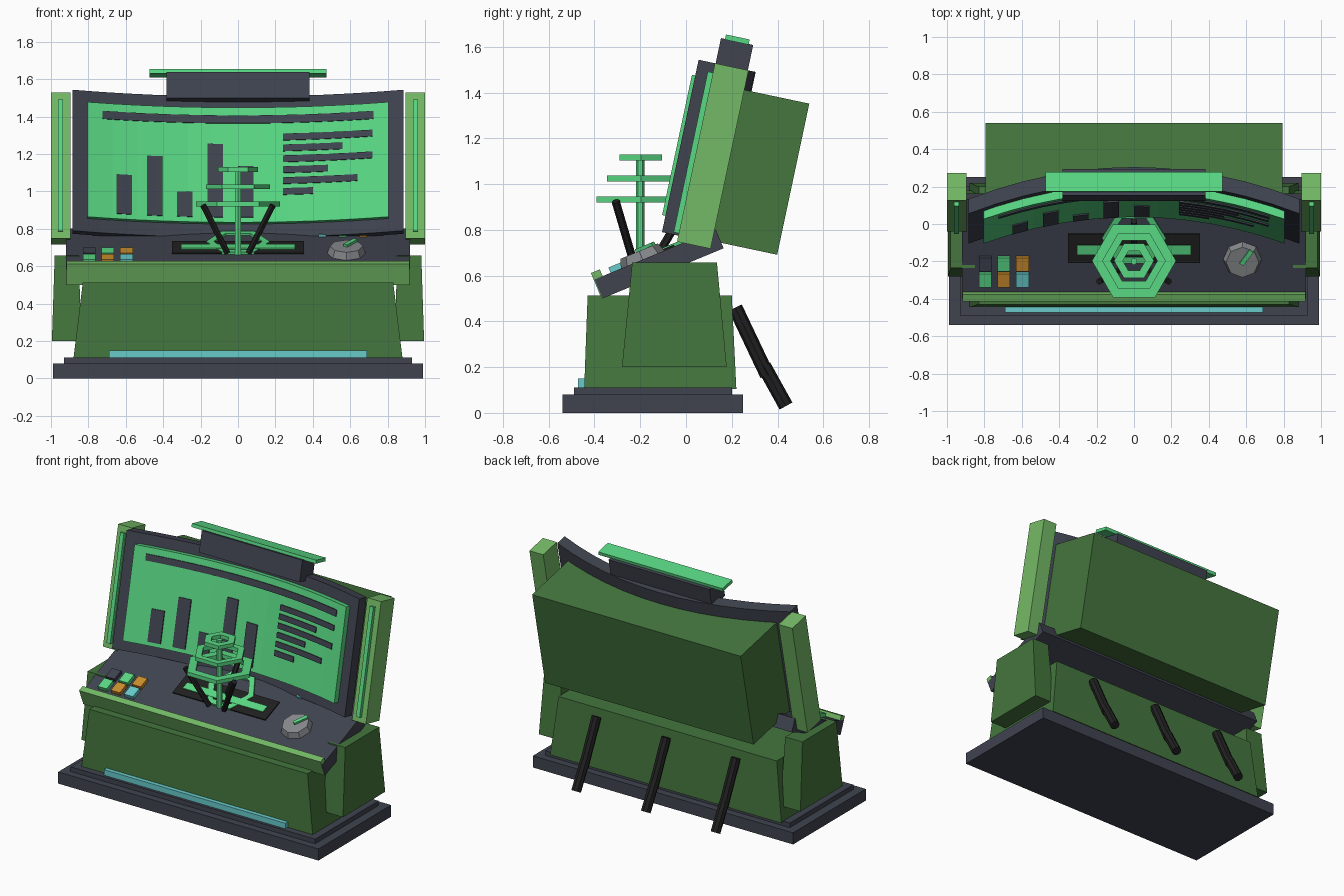
import bpy, bmesh, math
from mathutils import Matrix, Vector

if "Cube" in bpy.data.objects:
    bpy.data.objects.remove(bpy.data.objects["Cube"])


def material(name, rgb):
    m = bpy.data.materials.new(name)
    m.diffuse_color = (*rgb, 1)
    m.use_nodes = True
    m.node_tree.nodes["Principled BSDF"].inputs["Base Color"].default_value = m.diffuse_color
    return m


SLATE = material("dark slate", (0.05, 0.057, 0.078))
GREEN = material("dark green", (0.058, 0.18, 0.047))
LIGHT = material("light green", (0.175, 0.49, 0.133))
GLOW = material("glowing green", (0.1, 0.69, 0.23))
BLACK = material("black rubber", (0.0145, 0.0145, 0.0145))
CYAN = material("cyan", (0.14, 0.6, 0.6))
ORANGE = material("orange", (0.6, 0.27, 0.026))
GREY = material("grey metal", (0.24, 0.25, 0.265))

# Tilted frames: deck is (x, along slope, height), screen is (x, depth, up)
DECK = Matrix.Translation((0, -0.365, 0.5)) @ Matrix.Rotation(math.radians(22.5), 4, 'X')
SCREEN = Matrix.Translation((0, -0.105, 0.79)) @ Matrix.Rotation(math.radians(-12), 4, 'X')
WORLD = Matrix()
TOP = 0.09  # deck surface height in its frame


def finish(name, bm, mat, M=WORLD):
    bmesh.ops.recalc_face_normals(bm, faces=bm.faces)
    me = bpy.data.meshes.new(name)
    bm.to_mesh(me)
    bm.free()
    me.transform(M)
    me.materials.append(mat)
    ob = bpy.data.objects.new(name, me)
    bpy.context.collection.objects.link(ob)
    return ob


def loft(name, rings, mat, M=WORLD, closed=False):
    """Skin a row of equal cross-sections; caps the ends unless closed."""
    bm = bmesh.new()
    vs = [[bm.verts.new(p) for p in r] for r in rings]
    k = len(rings[0])
    pairs = list(zip(vs, vs[1:])) + ([(vs[-1], vs[0])] if closed else [])
    for a, b in pairs:
        for i in range(k):
            bm.faces.new((a[i], a[(i + 1) % k], b[(i + 1) % k], b[i]))
    if not closed:
        bm.faces.new(vs[0])
        bm.faces.new(vs[-1])
    return finish(name, bm, mat, M)


def rect(x, y, z):
    return [(x[0], y[0], z), (x[1], y[0], z), (x[1], y[1], z), (x[0], y[1], z)]


def box(name, mat, x, y, z, M=WORLD, tx=None, ty=None):
    """Box from ranges; tx, ty give a different top outline."""
    x = sorted(x)
    tx = sorted(tx) if tx else x
    return loft(name, [rect(x, y, z[0]), rect(tx, ty or y, z[1])], mat, M)


def depth(x):
    return 0.175 * (1 - (x / 0.885) ** 2)


def curved(name, mat, x0, x1, v0, v1, w0, w1, n=12, flat_back=False):
    """Slab that follows the concave screen curve."""
    rings = []
    for i in range(n + 1):
        x = x0 + (x1 - x0) * i / n
        f, b = w0 + depth(x), w1 + (0 if flat_back else depth(x))
        rings.append([(x, f, v0), (x, b, v0), (x, b, v1), (x, f, v1)])
    return loft(name, rings, mat, SCREEN)


def rod(name, mat, a, b, r, sides=8, r2=None, M=WORLD):
    a, b = Vector(a), Vector(b)
    bm = bmesh.new()
    bmesh.ops.create_cone(bm, cap_ends=True, segments=sides, radius1=r,
                          radius2=r if r2 is None else r2, depth=(b - a).length)
    q = Vector((0, 0, 1)).rotation_difference(b - a)
    bm.transform(Matrix.Translation((a + b) / 2) @ q.to_matrix().to_4x4())
    return finish(name, bm, mat, M)


def hex_ring(name, mat, c, ro, ri, h, M=WORLD):
    rings = []
    for i in range(6):
        t = i * math.pi / 3
        rings.append([(c[0] + r * math.cos(t), c[1] + r * math.sin(t), c[2] + z)
                      for r, z in ((ro, 0), (ro, h), (ri, h), (ri, 0))])
    return loft(name, rings, mat, M, closed=True)


def slope(y):
    """Deck coordinate of a world y on the deck surface."""
    return (y + 0.40) / 0.924


# Plinth and cabinet
box("base_slab", SLATE, (-0.99, 0.99), (-0.54, 0.25), (0, 0.08))
box("base_step", SLATE, (-0.93, 0.93), (-0.49, 0.2), (0.08, 0.112))
box("cabinet", GREEN, (-0.88, 0.88), (-0.445, 0.22), (0.105, 0.512),
    tx=(-0.83, 0.83), ty=(-0.43, 0.2))
box("floor_light", CYAN, (-0.69, 0.69), (-0.472, -0.435), (0.112, 0.15))

# Side pods, screen pillars and pillar lights
for s, side in ((-1, "left"), (1, "right")):
    box(side + "_pod", GREEN, (0.84 * s, 0.995 * s), (-0.28, 0.178), (0.2, 0.658),
        tx=(0.85 * s, 0.98 * s), ty=(-0.235, 0.135))
    box(side + "_pillar", LIGHT, (0.895 * s, 1.0 * s), (0.073, 0.223), (-0.027, 0.77), SCREEN)
    box(side + "_pillar_light", GLOW, (0.935 * s, 0.963 * s), (0.05, 0.08), (0.01, 0.728), SCREEN)

# Sloped control deck with front trim
box("control_deck", SLATE, (-0.92, 0.92), (0, 0.573), (0, TOP), DECK)
box("deck_trim", LIGHT, (-0.918, 0.918), (-0.004, 0.038), (0.002, 0.122), DECK)

# Curved display
curved("screen_bezel", SLATE, -0.885, 0.885, 0, 0.77, 0, 0.08)
curved("screen_panel", GLOW, -0.805, 0.805, 0.073, 0.70, -0.045, 0.01)
curved("screen_housing", GREEN, -0.793, 0.793, 0.008, 0.683, 0.07, 0.513, flat_back=True)
box("top_block", SLATE, (-0.383, 0.383), (0.076, 0.22), (0.74, 0.883), SCREEN)
box("top_light", GLOW, (-0.473, 0.473), (0.094, 0.2), (0.88, 0.903), SCREEN)

# Screen graphics: header, bar chart and rows
curved("screen_header", SLATE, -0.725, 0.725, 0.613, 0.656, -0.053, -0.044)
for i, h in enumerate((0.315, 0.425, 0.236, 0.5, 0.378)):
    x = -0.65 + 0.1625 * i
    curved("chart_bar", SLATE, x, x + 0.083, 0.1, h, -0.053, -0.044, 2)
for i, x in enumerate((0.72, 0.56, 0.72, 0.48, 0.64, 0.40)):
    v = 0.554 - 0.0595 * i
    curved("text_row", SLATE, 0.24, x, v - 0.036, v, -0.053, -0.044, 4)

# Button cluster on the left, small buttons at the back right
for row, mats in enumerate(((SLATE, GLOW, ORANGE), (GLOW, ORANGE, CYAN))):
    for col, m in enumerate(mats):
        x, y = -0.83 + 0.1 * col, slope(-0.245 - 0.085 * row)
        box("button", m, (x, x + 0.068), (y, y + 0.078), (TOP - 0.01, TOP + 0.025), DECK)
for i, m in enumerate((CYAN, GLOW, ORANGE)):
    x, y = 0.43 + 0.11 * i, slope(0.02)
    box("small_button", m, (x, x + 0.04), (y, y + 0.04), (TOP - 0.01, TOP + 0.012), DECK)

# Dial with pointer
ky = slope(-0.19)
rod("dial", GREY, (0.58, ky, TOP - 0.005), (0.58, ky, TOP + 0.04), 0.105, 8, 0.088, DECK)
pointer = DECK @ Matrix.Translation((0.58, ky, TOP + 0.04)) @ Matrix.Rotation(math.radians(-35), 4, 'Z')
box("dial_pointer", GLOW, (-0.012, 0.012), (-0.01, 0.085), (-0.003, 0.014), pointer)

# Projector slot
box("projector_slot", BLACK, (-0.353, 0.353), (slope(-0.205), slope(-0.05)),
    (TOP - 0.01, TOP + 0.008), DECK)
box("slot_light", GLOW, (-0.305, 0.305), (slope(-0.16), slope(-0.11)),
    (TOP, TOP + 0.016), DECK)
hex_ring("deck_ring", GLOW, (0, slope(-0.07), TOP), 0.17, 0.13, 0.014, DECK)

# Projected tree of stacked hexagon rings on a stem
rod("projection_stem", GLOW, (0, -0.2, 0.65), (0, -0.2, 1.125), 0.019, 6)
for z, ro, ri in ((0.92, 0.225, 0.165), (1.012, 0.17, 0.125), (1.103, 0.107, 0.06)):
    hex_ring("projection_ring", GLOW, (0, -0.197, z), ro, ri, 0.026)

# Three splayed emitter arms
for deg in (90, 210, 330):
    c, s = math.cos(math.radians(deg)), math.sin(math.radians(deg))
    rod("emitter_arm", BLACK, (0.065 * c, -0.2 + 0.065 * s, 0.67),
        (0.215 * c, -0.2 + 0.215 * s, 0.925), 0.018, 6)

# Rear cables
for x in (-0.53, 0, 0.53):
    rod("cable_upper", BLACK, (x, 0.215, 0.46), (x, 0.355, 0.165), 0.032)
    rod("cable_lower", BLACK, (x, 0.34, 0.205), (x, 0.437, 0.03), 0.032)
